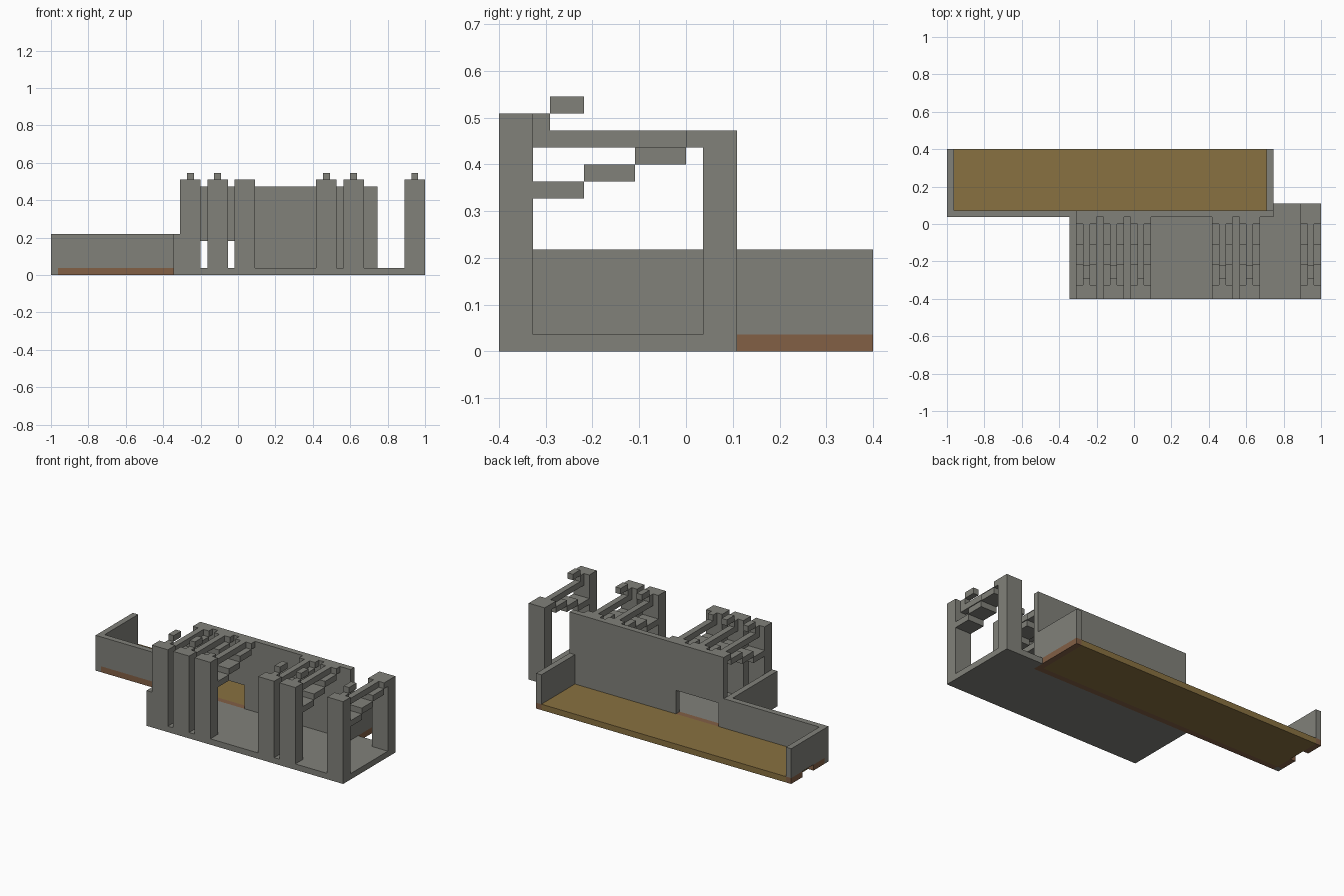
import bpy
import bmesh
from mathutils import Vector

U = 2 / 55                      # one building module
ORIGIN = Vector((-1, -0.4, 0))  # grid corner

cube = bpy.data.objects.get("Cube")
if cube:
    bpy.data.objects.remove(cube, do_unlink=True)


def material(name, rgb):
    m = bpy.data.materials.new(name)
    m.use_nodes = True
    colour = (*rgb, 1)
    m.diffuse_color = colour
    m.node_tree.nodes["Principled BSDF"].inputs["Base Color"].default_value = colour
    return m


GREY = material("stone grey", (0.22, 0.22, 0.195))
OCHRE = material("ochre floor", (0.25, 0.165, 0.052))
BROWN = material("brown base", (0.225, 0.115, 0.06))


def boxes(name, mat, *spans):
    """One object from boxes given as (x range, y range, z range) in modules."""
    bm = bmesh.new()
    for span in spans:
        lo = Vector([s[0] for s in span])
        hi = Vector([s[1] for s in span])
        for v in bmesh.ops.create_cube(bm, size=1)["verts"]:
            p = (lo + hi) / 2 + v.co * (hi - lo)
            v.co = ORIGIN + p * U
    mesh = bpy.data.meshes.new(name)
    bm.to_mesh(mesh)
    bm.free()
    mesh.materials.append(mat)
    obj = bpy.data.objects.new(name, mesh)
    bpy.context.collection.objects.link(obj)
    return obj


# Front hall: floor slab and low side wall
boxes("hall_floor", GREY,
      ((18, 55), (0, 12), (0, 1)),
      ((48, 55), (12, 14), (0, 1)))
boxes("hall_side_wall", GREY, ((18, 19), (0, 12), (1, 6)))

# Tall dividing wall with a doorway left open
boxes("dividing_wall", GREY,
      ((19, 20), (12, 13), (1, 13)),
      ((28, 48), (12, 13), (1, 13)),
      ((20, 28), (12, 13), (5, 13)))

# Back terrace: floor, low walls and base strip
boxes("terrace_floor", OCHRE, ((1, 47), (13, 22), (0, 1)))
boxes("terrace_walls", GREY,
      ((0, 19), (12, 13), (1, 6)),
      ((0, 1), (13, 22), (1, 6)),
      ((47, 48), (13, 22), (1, 6)),
      ((0, 1), (12, 13), (0, 1)))
boxes("terrace_base", BROWN,
      ((1, 48), (12, 13), (0, 1)),
      ((47, 48), (13, 22), (0, 1)),
      ((0, 1), (13, 16), (0, 1)),
      ((0, 1), (19, 22), (0, 1)))


# Repeating frames: pillar, roof beam, hanging steps and top block
def frame(number, x, top_block=True):
    wide, mid = (x, x + 3), (x + 1, x + 2)
    boxes(f"pillar_{number}", GREY, (wide, (0, 2), (1, 14)))
    boxes(f"beam_{number}", GREY,
          (mid, (2, 3), (12, 14)),
          (mid, (3, 11), (12, 13)),
          (wide, (11, 12), (12, 13)))
    boxes(f"steps_{number}", GREY,
          *[(wide, (2 + 3 * i, 5 + 3 * i), (9 + i, 10 + i)) for i in range(3)])
    if top_block:
        boxes(f"top_block_{number}", GREY, (mid, (3, 5), (14, 15)))


for n, x in enumerate((19, 23, 27, 39, 43, 52), 1):
    frame(n, x, top_block=(n != 3))

# Free-standing rear column of the end frame
boxes("rear_column", GREY, ((52, 55), (12, 14), (1, 13)))
